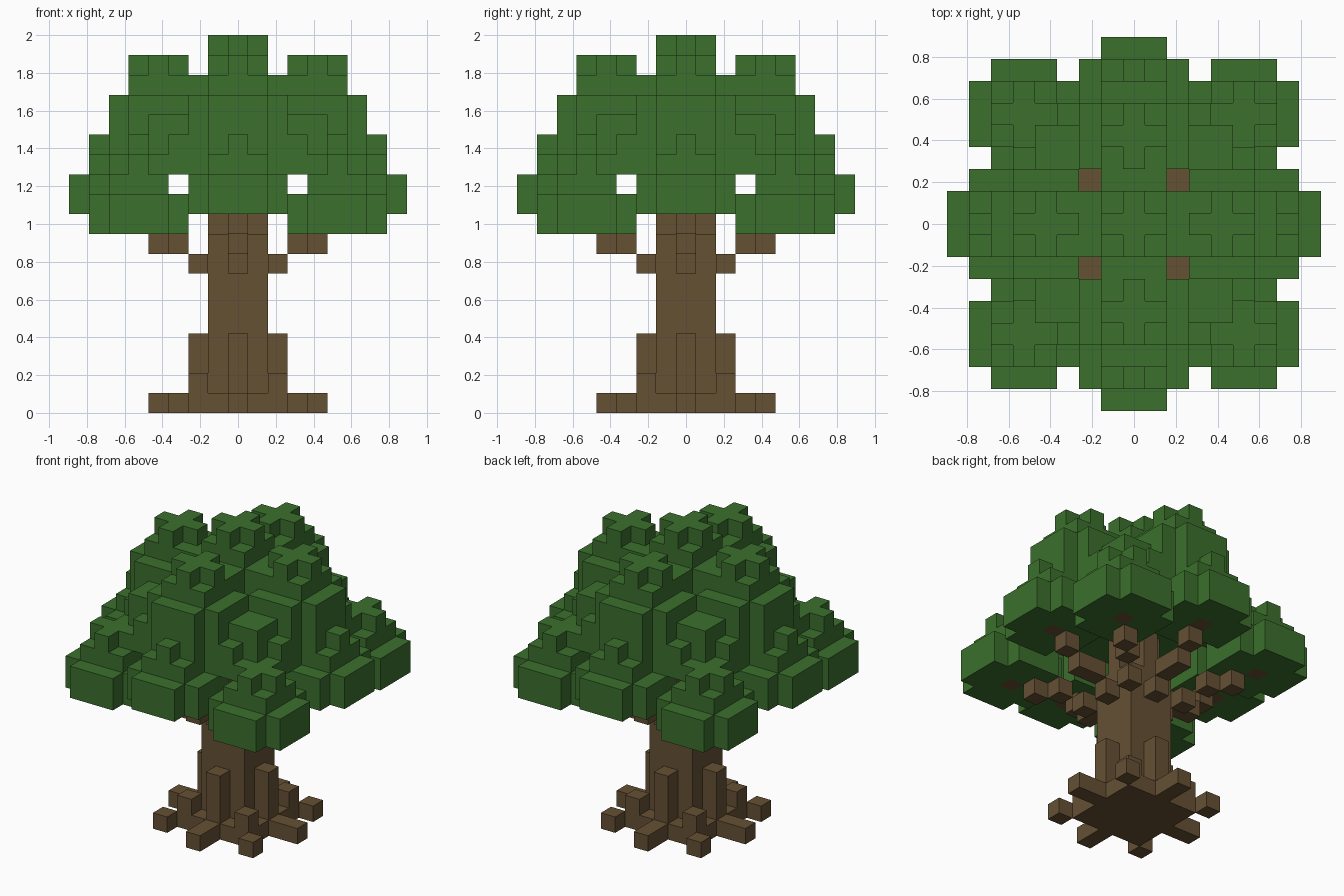
import bpy
import bmesh
from mathutils import Vector

cube = bpy.data.objects.get("Cube")
if cube:
    bpy.data.objects.remove(cube)

UNIT = 2 / 19      # edge of one block
cells = {}         # (x, y, z) -> part name; later parts replace earlier ones


def material(name, rgb):
    mat = bpy.data.materials.new(name)
    mat.use_nodes = True
    mat.diffuse_color = (*rgb, 1)
    bsdf = mat.node_tree.nodes["Principled BSDF"]
    bsdf.inputs["Base Color"].default_value = (*rgb, 1)
    bsdf.inputs["Roughness"].default_value = 1
    return mat


def fill(part, xs, ys, zs, keep=lambda x, y: True):
    for x in xs:
        for y in ys:
            if keep(x, y):
                for z in zs:
                    cells[x, y, z] = part


def around(c, r):
    return range(c - r, c + r + 1)


def cluster(part, cx, cy, bottom, thick):
    """Rounded leaf slab, then a square step, then a cross on top."""
    top = bottom + thick
    fill(part, around(cx, 2), around(cy, 2), range(bottom, top),
         lambda x, y: abs(x - cx) + abs(y - cy) < 4)
    fill(part, around(cx, 1), around(cy, 1), [top])
    fill(part, around(cx, 1), around(cy, 1), [top + 1],
         lambda x, y: x == cx or y == cy)


def post(part, x, y, zs):
    fill(part, [x], [y], zs)


SIDES = [(1, 0), (0, 1), (-1, 0), (0, -1)]
CORNERS = [(1, 1), (-1, 1), (-1, -1), (1, -1)]

# Canopy: crown, upper ring, shoulder blocks, lower ring
cluster("crown_leaves", 0, 0, 12, 5)
for sx, sy in SIDES:
    cluster("upper_leaves", 4 * sx, 4 * sy, 12, 4)
    cluster("side_leaves", 6 * sx, 6 * sy, 10, 2)
for sx, sy in CORNERS:
    fill("shoulder_leaves", [3 * sx, 4 * sx], [3 * sy, 4 * sy], range(12, 15))
    post("shoulder_leaves", 5 * sx, 3 * sy, [12, 13])
    post("shoulder_leaves", 3 * sx, 5 * sy, [12, 13])
    cluster("corner_leaves", 5 * sx, 5 * sy, 9, 2)

# Trunk: square column with a cross-shaped neck
fill("trunk", around(0, 1), around(0, 1), range(9))
fill("trunk", around(0, 1), around(0, 1), range(9, 12), lambda x, y: x * y == 0)

# Roots: flat base, buttresses and toes
fill("roots", around(0, 2), around(0, 2), [0], lambda x, y: max(abs(x), abs(y)) > 1)
for sx, sy in SIDES:
    post("roots", 2 * sx, 2 * sy, range(4))
    for d in (3, 4):
        post("roots", d * sx, d * sy, [0])
for sx, sy in CORNERS:
    post("roots", 2 * sx, 2 * sy, range(2))
    post("roots", 3 * sx, 3 * sy, [0])

# Branches: stepped chains ending inside the lower leaf clusters
for directions, steps in ((SIDES, [(2, 7), (3, 8), (4, 8), (5, 9), (6, 10)]),
                          (CORNERS, [(2, 7), (3, 8), (4, 8), (5, 9)])):
    for sx, sy in directions:
        for d, z in steps:
            post("branches", d * sx, d * sy, [z])


def build(part, mat):
    """Mesh the open faces of one part's blocks and merge flat areas."""
    bm = bmesh.new()
    verts = {}
    for cell in [c for c, p in cells.items() if p == part]:
        centre = Vector(cell)
        for axis in range(3):
            for sign in (-1, 1):
                n = Vector((0, 0, 0))
                n[axis] = sign
                if tuple(int(v) for v in centre + n) in cells:
                    continue
                u = Vector((0, 0, 0))
                u[(axis + 1) % 3] = 1
                v = n.cross(u)
                ring = []
                for a, b in ((-1, -1), (1, -1), (1, 1), (-1, 1)):
                    p = centre + (n + u * a + v * b) / 2
                    key = tuple(round(2 * k) for k in p)
                    if key not in verts:
                        verts[key] = bm.verts.new((p + Vector((0, 0, 0.5))) * UNIT)
                    ring.append(verts[key])
                bm.faces.new(ring)
    bmesh.ops.dissolve_limit(bm, angle_limit=0.01, verts=bm.verts[:], edges=bm.edges[:])
    mesh = bpy.data.meshes.new(part)
    bm.to_mesh(mesh)
    bm.free()
    mesh.materials.append(mat)
    bpy.context.collection.objects.link(bpy.data.objects.new(part, mesh))


green = material("leaf_green", (0.044, 0.162, 0.026))
brown = material("bark_brown", (0.130, 0.082, 0.034))
for part in sorted(set(cells.values())):
    build(part, green if part.endswith("leaves") else brown)
